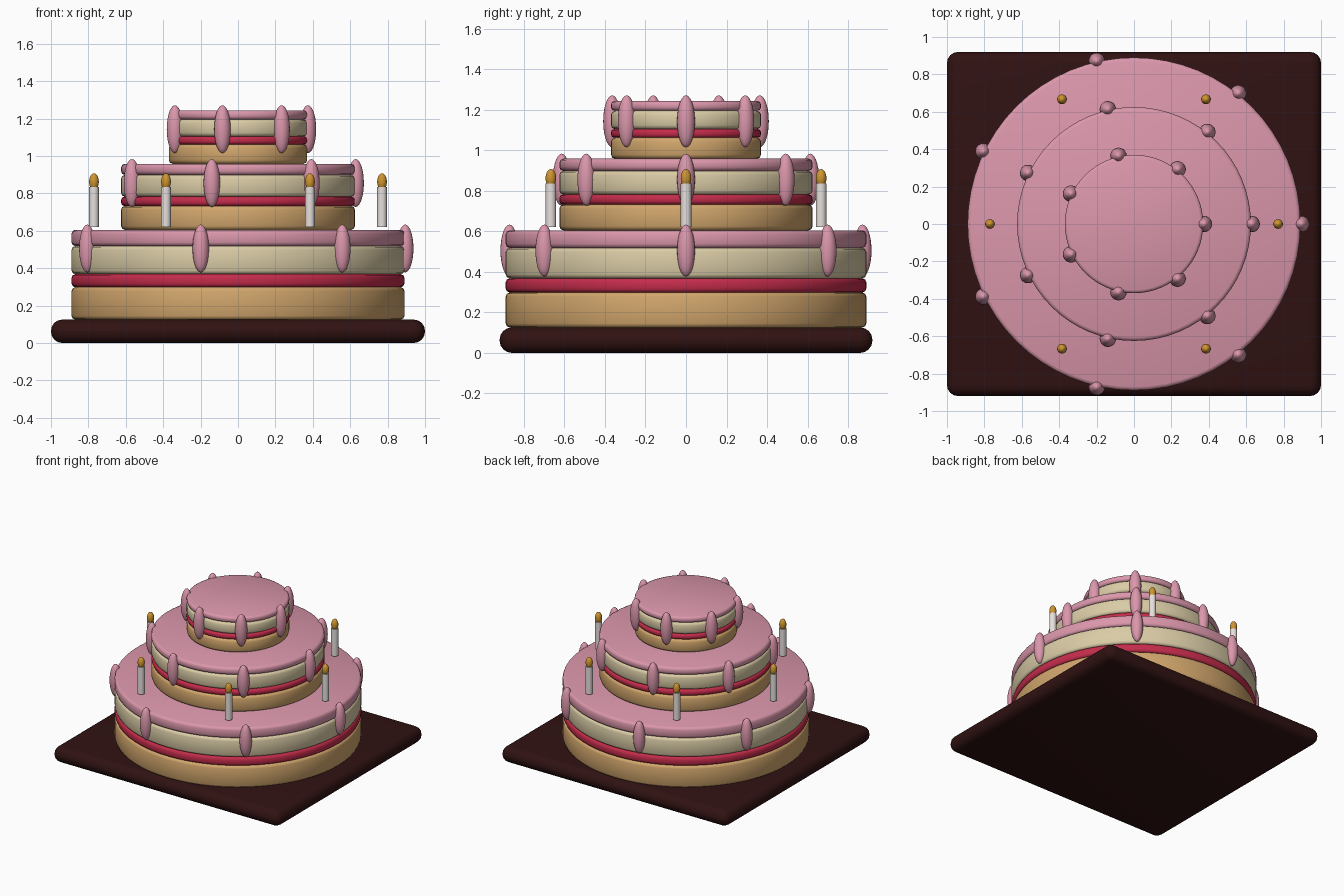
import bpy
import math

cube = bpy.data.objects.get("Cube")
if cube:
    bpy.data.objects.remove(cube, do_unlink=True)


def make_material(name, colour):
    mat = bpy.data.materials.new(name)
    mat.use_nodes = True
    mat.diffuse_color = (*colour, 1)
    mat.node_tree.nodes["Principled BSDF"].inputs["Base Color"].default_value = (*colour, 1)
    return mat


chocolate = make_material("dark_chocolate", (0.03, 0.006, 0.006))
sponge = make_material("golden_sponge", (0.64, 0.38, 0.15))
jam = make_material("red_jam", (0.55, 0.025, 0.07))
cream = make_material("pale_cream", (0.70, 0.60, 0.38))
pink = make_material("pink_icing", (0.71, 0.31, 0.41))
wax = make_material("white_wax", (0.80, 0.75, 0.72))
gold = make_material("amber_flame", (0.62, 0.30, 0.03))


def finish(name, mat, bevel=0, segments=2):
    """Name, colour and smooth the active object, with optional rounded edges."""
    obj = bpy.context.object
    obj.name = name
    obj.data.materials.append(mat)
    bpy.ops.object.shade_smooth()
    if bevel:
        mod = obj.modifiers.new("rounded_edges", "BEVEL")
        mod.width = bevel
        mod.segments = segments
        mod.limit_method = "ANGLE"
        mod.angle_limit = math.radians(40)
    return obj


def disc(name, mat, radius, bottom, top, bevel=0, sides=64, x=0, y=0):
    bpy.ops.mesh.primitive_cylinder_add(vertices=sides, radius=radius, depth=top - bottom,
                                        location=(x, y, (bottom + top) / 2))
    return finish(name, mat, bevel)


def ellipsoid(name, mat, x, y, z, width, height):
    bpy.ops.mesh.primitive_uv_sphere_add(segments=20, ring_count=14, radius=1, location=(x, y, z))
    obj = finish(name, mat)
    obj.scale = (width, width, height)
    return obj


def ring(count, radius):
    """Evenly spaced points around the cake, starting at its left."""
    for i in range(count):
        a = math.tau * i / count
        yield i + 1, radius * math.cos(a), radius * math.sin(a)


# Board under the cake
bpy.ops.mesh.primitive_cube_add(size=1, location=(0, 0, 0.0625))
bpy.context.object.scale = (2, 1.84, 0.125)
bpy.ops.object.transform_apply(location=False, rotation=False, scale=True)
finish("cake_board", chocolate, 0.06, 4)

# Tiers: name, radius, layer heights from bottom to top, drip centre height
layers = [("sponge", sponge), ("jam", jam), ("cream", cream), ("icing", pink)]
tiers = [
    ("bottom", 0.89, (0.125, 0.298, 0.368, 0.518, 0.605), 0.505),
    ("middle", 0.625, (0.605, 0.732, 0.782, 0.898, 0.958), 0.855),
    ("top", 0.37, (0.958, 1.062, 1.104, 1.195, 1.243), 1.143),
]
for tier, radius, heights, drip_z in tiers:
    for (layer, mat), low, high in zip(layers, heights, heights[1:]):
        disc(f"{tier}_{layer}", mat, radius, low, high, min(0.02, (high - low) * 0.35))
    # Icing drips round the rim
    for i, x, y in ring(7, radius + 0.004):
        ellipsoid(f"{tier}_drip_{i}", pink, x, y, drip_z, 0.044, 0.128)

# Candles standing on the bottom tier
for i, x, y in ring(6, 0.77):
    stick = disc(f"candle_{i}", wax, 0.026, 0.62, 0.835, sides=20, x=x, y=y)
    bpy.ops.object.shade_smooth_by_angle(angle=math.radians(40))
    ellipsoid(f"flame_{i}", gold, x, y, 0.862, 0.026, 0.045)
